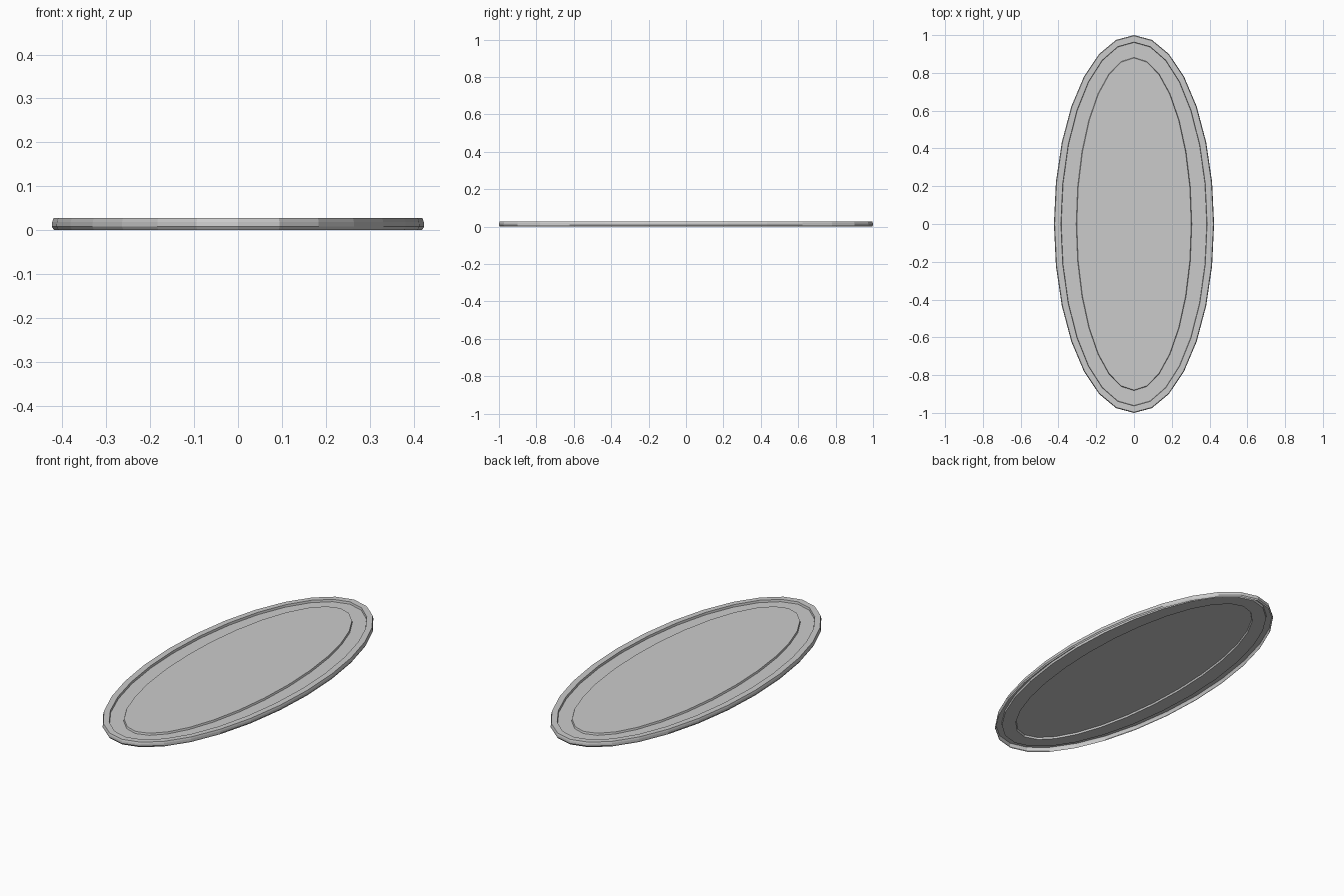
import bpy, bmesh
from math import sin, cos, pi

if "Cube" in bpy.data.objects:
    bpy.data.objects.remove(bpy.data.objects["Cube"])

SIDES = 28
bm = bmesh.new()


def ring(inset, z):
    """Elliptical loop, shrunk evenly by inset."""
    return [bm.verts.new(((0.424 - inset) * sin(2 * pi * i / SIDES),
                          (1.0 - inset) * cos(2 * pi * i / SIDES), z))
            for i in range(SIDES)]


# Open pressed sheet: outer wall, flat rim, groove, raised centre
profile = [(0.005, 0.0), (0.0, 0.008), (0.001, 0.019), (0.004, 0.028),
           (0.037, 0.028), (0.039, 0.016), (0.118, 0.016), (0.121, 0.026)]
loops = [ring(*p) for p in profile]
for a, b in zip(loops, loops[1:]):
    for i in range(SIDES):
        j = (i + 1) % SIDES
        bm.faces.new((a[i], a[j], b[j], b[i]))
bm.faces.new(loops[-1])
bmesh.ops.recalc_face_normals(bm, faces=bm.faces)
top = max(bm.faces, key=lambda f: len(f.verts))
if top.normal.z < 0:
    bmesh.ops.reverse_faces(bm, faces=bm.faces)

mesh = bpy.data.meshes.new("oval_tray")
bm.to_mesh(mesh)
bm.free()
bpy.context.collection.objects.link(bpy.data.objects.new("oval_tray", mesh))
